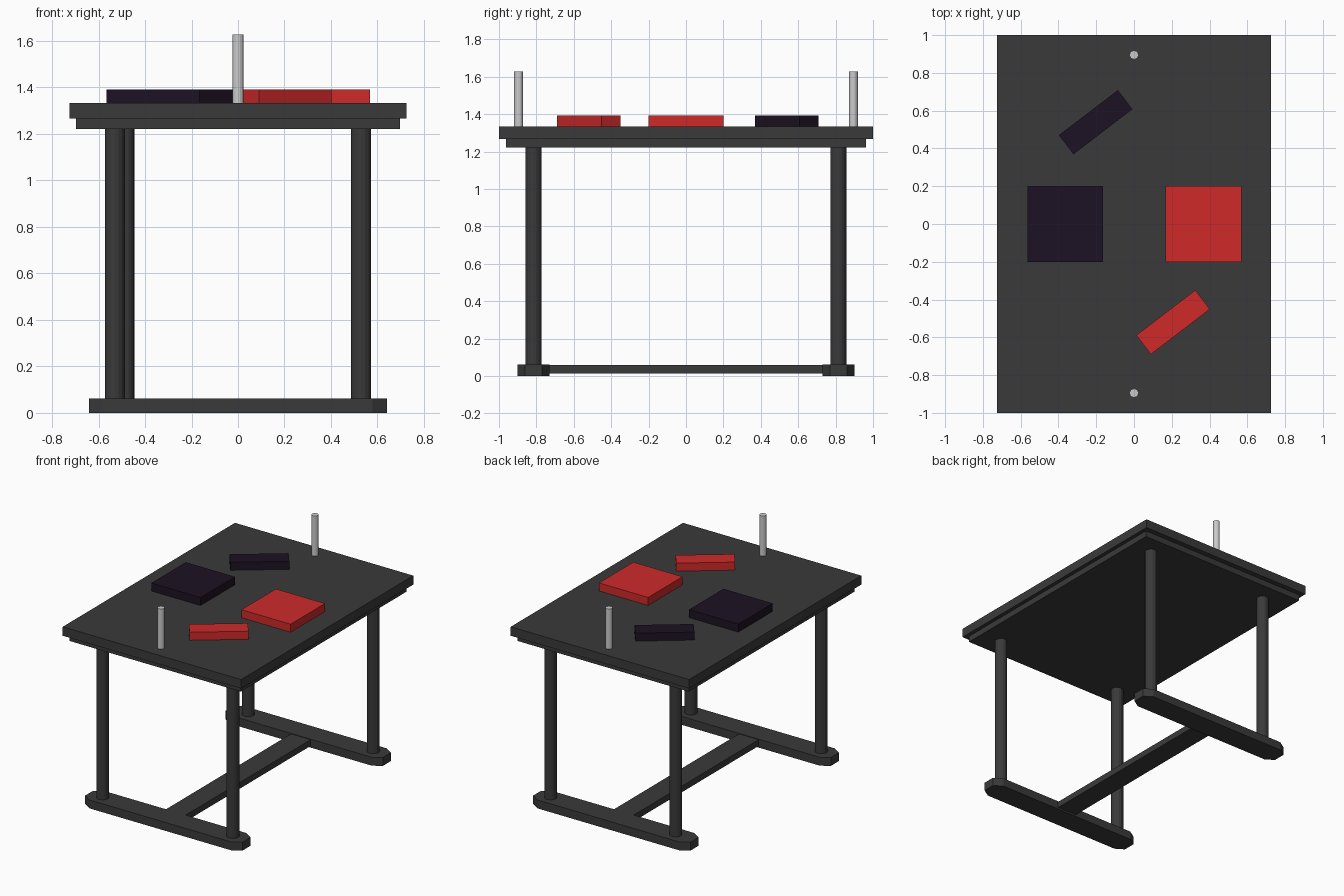
import bpy, bmesh
from math import radians
from mathutils import Matrix

if "Cube" in bpy.data.objects:
    bpy.data.objects.remove(bpy.data.objects["Cube"])


def material(name, rgb):
    m = bpy.data.materials.new(name)
    m.diffuse_color = (*rgb, 1)
    m.use_nodes = True
    m.node_tree.nodes["Principled BSDF"].inputs["Base Color"].default_value = m.diffuse_color
    return m


CHARCOAL = material("charcoal", (0.042, 0.042, 0.042))
RED = material("red", (0.62, 0.023, 0.023))
BLACK = material("blue_black", (0.012, 0.006, 0.017))


def finish(name, bm, mat):
    bmesh.ops.recalc_face_normals(bm, faces=bm.faces)
    mesh = bpy.data.meshes.new(name)
    bm.to_mesh(mesh)
    bm.free()
    obj = bpy.data.objects.new(name, mesh)
    bpy.context.collection.objects.link(obj)
    if mat:
        mesh.materials.append(mat)
    return obj


def box(name, x, y, size, z0, z1, mat, angle=0):
    bm = bmesh.new()
    bmesh.ops.create_cube(bm, size=1)
    bmesh.ops.scale(bm, vec=(size[0], size[1], z1 - z0), verts=bm.verts)
    bmesh.ops.rotate(bm, matrix=Matrix.Rotation(radians(angle), 3, 'Z'), verts=bm.verts)
    bmesh.ops.translate(bm, vec=(x, y, (z0 + z1) / 2), verts=bm.verts)
    return finish(name, bm, mat)


def post(name, x, y, r, z0, z1, mat=None):
    bm = bmesh.new()
    bmesh.ops.create_cone(bm, cap_ends=True, segments=16, radius1=r, radius2=r, depth=z1 - z0,
                          matrix=Matrix.Translation((x, y, (z0 + z1) / 2)))
    return finish(name, bm, mat)


def foot(name, y):
    # bar with chamfered ends
    outline = [(-0.64, -0.046), (-0.578, -0.086), (0.578, -0.086), (0.64, -0.046),
               (0.64, 0.046), (0.578, 0.086), (-0.578, 0.086), (-0.64, 0.046)]
    bm = bmesh.new()
    face = bm.faces.new([bm.verts.new((px, y + py, 0)) for px, py in outline])
    top = bmesh.ops.extrude_face_region(bm, geom=[face])["geom"]
    # keep the bottom closed
    verts = [v for v in top if isinstance(v, bmesh.types.BMVert)]
    bmesh.ops.translate(bm, vec=(0, 0, 0.062), verts=verts)
    if not any(all(v.co.z < 0.01 for v in f.verts) for f in bm.faces):
        bm.faces.new([v for v in bm.verts if v.co.z < 0.01])
    return finish(name, bm, CHARCOAL)


# Table top and the slightly smaller board below it
box("table_top", 0, 0, (1.45, 2.0), 1.267, 1.333, CHARCOAL)
box("under_board", 0, 0, (1.394, 1.924), 1.222, 1.267, CHARCOAL)

# Feet, stretcher and legs (the back left leg sits slightly inward)
for label, y, left_x in (("front", -0.815, -0.53), ("back", 0.815, -0.488)):
    foot(label + "_foot", y)
    post(label + "_left_leg", left_x, y, 0.043, 0.06, 1.223, CHARCOAL)
    post(label + "_right_leg", 0.53, y, 0.043, 0.06, 1.223, CHARCOAL)
box("stretcher", 0, 0, (0.16, 1.5), 0.012, 0.058, CHARCOAL)

# Grey pegs at both ends of the top
post("front_peg", 0, -0.895, 0.0235, 1.32, 1.628)
post("back_peg", 0, 0.895, 0.0235, 1.32, 1.628)

# Square pads and slanted bars
box("left_pad", -0.365, 0, (0.4, 0.4), 1.33, 1.392, BLACK)
box("right_pad", 0.368, 0, (0.4, 0.4), 1.33, 1.392, RED)
box("back_bar", -0.203, 0.539, (0.393, 0.127), 1.33, 1.392, BLACK, 37.4)
box("front_bar", 0.207, -0.52, (0.393, 0.127), 1.33, 1.392, RED, 37.4)
